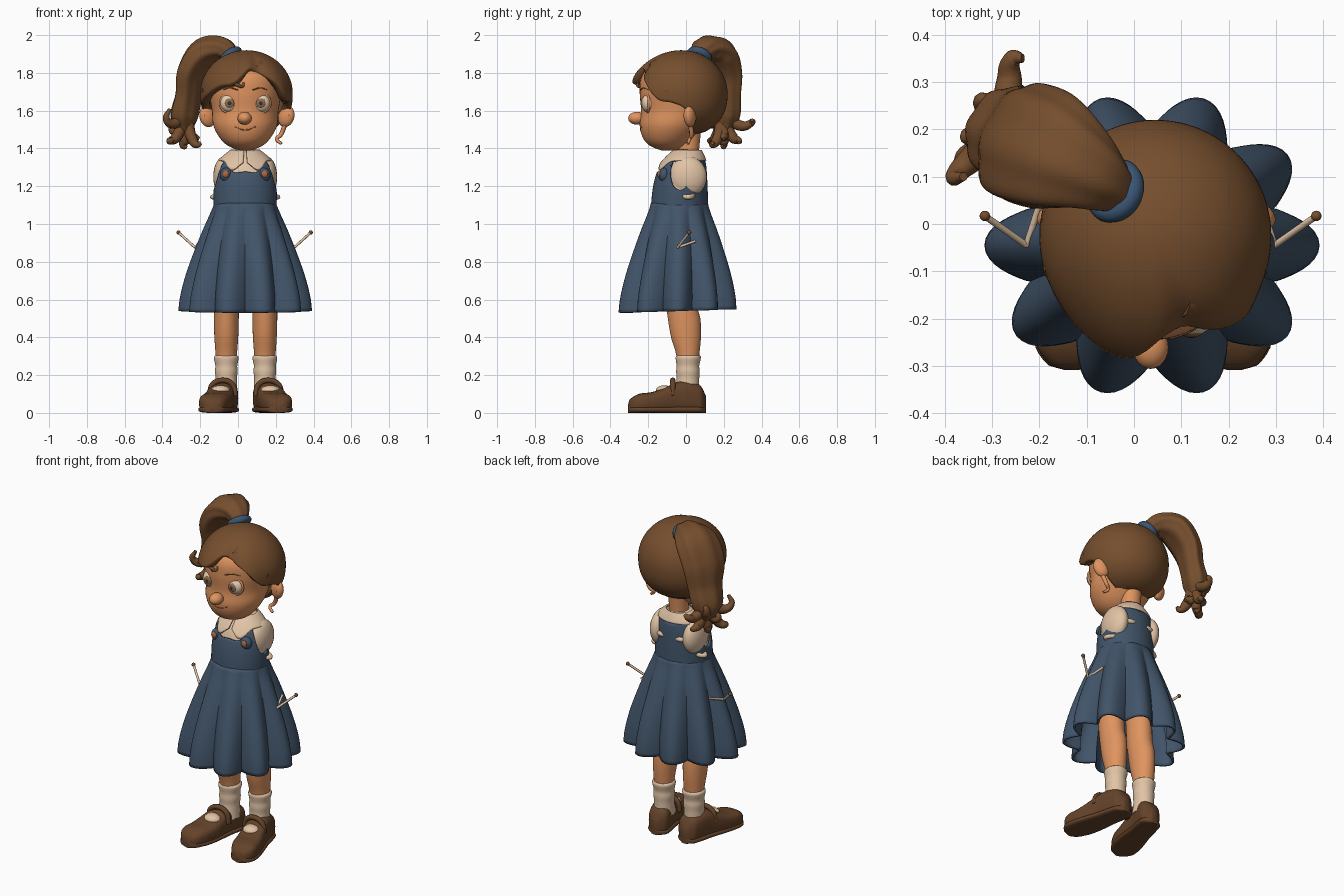
import bpy, bmesh
from math import sin, cos, pi, radians, degrees, exp, copysign
from mathutils import Vector

if "Cube" in bpy.data.objects:
    bpy.data.objects.remove(bpy.data.objects["Cube"])

CX = 0.038          # the body's own centre line
made = []


def material(name, *rgb):
    m = bpy.data.materials.new(name)
    m.use_nodes = True
    m.diffuse_color = (*rgb, 1)
    m.node_tree.nodes["Principled BSDF"].inputs["Base Color"].default_value = (*rgb, 1)
    return m


HAIR = material("hair brown", .18, .077, .027)
SHOE = material("shoe brown", .128, .056, .023)
SKIN = material("skin", .74, .295, .115)
LIP = material("lip", .42, .14, .055)
CREAM = material("cream cotton", .75, .55, .38)
BLUE = material("denim blue", .054, .09, .143)
BAND = material("band blue", .042, .09, .17)
WHITE = material("eye white", .8, .62, .44)
IRIS = material("iris", .25, .15, .085)
DARK = material("pupil", .06, .025, .014)


def at(rows, t):
    """Smooth interpolation of the table columns at key t."""
    t = min(max(t, rows[0][0]), rows[-1][0])
    i = max(k for k in range(len(rows) - 1) if rows[k][0] <= t)
    p, q = rows[i], rows[i + 1]
    o, r = rows[max(i - 1, 0)], rows[min(i + 2, len(rows) - 1)]
    h = q[0] - p[0]
    s = (t - p[0]) / h
    out = []
    for c in range(1, len(p)):
        m = (q[c] - o[c]) / (q[0] - o[0]) * h
        n = (r[c] - p[c]) / (r[0] - p[0]) * h
        d = q[c] - p[c]
        out.append(p[c] + s * (m + s * (3 * d - 2 * m - n + s * (m + n - 2 * d))))
    return out


def finish(ob, name, mat):
    ob.name = name
    ob.data.materials.append(mat)
    made.append(ob)
    return ob


def surface(name, mat, fn, nu, nv, closed=True, cap=False, thick=0, offset=0):
    """Grid over u (around) and v (along); fn gives each point."""
    bm = bmesh.new()
    cols = nu if closed else nu + 1
    g = [[bm.verts.new(fn(u / nu, v / nv)) for u in range(cols)] for v in range(nv + 1)]
    for v in range(nv):
        for u in range(nu):
            w = (u + 1) % cols
            bm.faces.new((g[v][u], g[v][w], g[v + 1][w], g[v + 1][u]))
    if cap:
        bm.faces.new(g[0][::-1])
        bm.faces.new(g[-1])
        bmesh.ops.recalc_face_normals(bm, faces=bm.faces)
    bmesh.ops.remove_doubles(bm, verts=bm.verts, dist=1e-5)
    me = bpy.data.meshes.new(name)
    bm.to_mesh(me)
    bm.free()
    ob = bpy.data.objects.new(name, me)
    bpy.context.collection.objects.link(ob)
    if thick:
        s = ob.modifiers.new("thickness", "SOLIDIFY")
        s.thickness, s.offset = thick, offset
    return finish(ob, name, mat)


def column(name, mat, rows, nu=32, nv=24):
    """Upright solid; rows are z, centre x, centre y, radius x, radius y."""
    def fn(u, v):
        z = rows[0][0] + v * (rows[-1][0] - rows[0][0])
        x, y, rx, ry = at(rows, z)
        return x + rx * sin(2 * pi * u), y - ry * cos(2 * pi * u), z
    return surface(name, mat, fn, nu, nv, cap=True)


def ball(name, mat, loc, size):
    bpy.ops.mesh.primitive_uv_sphere_add(segments=24, ring_count=14, location=loc)
    ob = bpy.context.object
    ob.scale = size
    return finish(ob, name, mat)


def ring(name, mat, loc, axis, major, minor):
    bpy.ops.mesh.primitive_torus_add(location=loc, major_radius=major, minor_radius=minor,
                                     major_segments=32, minor_segments=10)
    ob = bpy.context.object
    ob.rotation_euler = Vector(axis).to_track_quat("Z", "Y").to_euler()
    return finish(ob, name, mat)


def strand(name, mat, pts, radius, tip=1.0):
    """Round strand through the points, narrowing to the tip."""
    cu = bpy.data.curves.new(name, "CURVE")
    cu.dimensions, cu.bevel_depth, cu.bevel_resolution = "3D", radius, 3
    cu.use_fill_caps, cu.resolution_u = True, 8
    sp = cu.splines.new("BEZIER")
    sp.bezier_points.add(len(pts) - 1)
    for i, (b, p) in enumerate(zip(sp.bezier_points, pts)):
        b.co = p
        b.handle_left_type = b.handle_right_type = "AUTO"
        b.radius = 1 + (tip - 1) * i / (len(pts) - 1)
    ob = bpy.data.objects.new(name, cu)
    bpy.context.collection.objects.link(ob)
    bpy.ops.object.select_all(action="DESELECT")
    ob.select_set(True)
    bpy.context.view_layer.objects.active = ob
    bpy.ops.object.convert(target="MESH")
    return finish(bpy.context.object, name, mat)


# Head, neck and nose
FACE = [(1.39, CX, -.09, .03, .04), (1.41, CX, -.1, .085, .085), (1.45, CX, -.095, .13, .13),
        (1.52, CX, -.075, .168, .17), (1.6, CX, -.05, .176, .188), (1.7, CX, -.045, .19, .2),
        (1.78, .04, -.04, .18, .195), (1.83, .04, -.03, .14, .155), (1.86, .04, -.03, .04, .04)]
column("head", SKIN, FACE, 48, 40)
column("neck", SKIN, [(1.34, CX, .01, .06, .055), (1.4, CX, .015, .055, .055), (1.5, CX, .02, .06, .06)])
ball("nose", SKIN, (.035, -.26, 1.56), (.038, .046, .034))


def on_face(dx, z, out=0):
    x, y, rx, ry = at(FACE, z)
    return x + dx, y - ry * (1 - (dx / rx) ** 2) ** .5 - out, z


# Eyes, brows, ears
for side, label in ((-1, "right"), (1, "left")):
    ex = CX + side * .083
    ball(label + "_eye", WHITE, (ex, -.198, 1.64), (.049, .038, .049))
    ring(label + "_eyelid", SKIN, (ex, -.204, 1.64), (side * .15, -1, 0), .05, .007)
    ball(label + "_iris", IRIS, (ex, -.228, 1.64), (.026, .011, .026))
    ball(label + "_pupil", DARK, (ex, -.236, 1.64), (.011, .005, .011))
    strand(label + "_eyebrow", HAIR, [on_face(side * d, z) for d, z in ((.04, 1.71), (.08, 1.72), (.12, 1.71))], .004, .5)
    ear = ball(label + "_ear", SKIN, (.047 + side * .208, .02, 1.57), (.045, .03, .058))
    ear.rotation_euler = (0, side * .3, side * -.4)
    ball(label + "_ear_hollow", LIP, (.047 + side * .222, .0, 1.575), (.016, .013, .026))
strand("ear_drop", SKIN, [(.25, .02, 1.53), (.225, .03, 1.47), (.205, .02, 1.45), (.23, .01, 1.425)], .013, .6)
strand("mouth", LIP, [on_face(d, z, -.002) for d, z in ((-.055, 1.515), (0, 1.498), (.055, 1.515))], .004)

# Hair cap: an egg whose lower edge follows the hairline
HAIRLINE = [(-180, 1.463), (-130, 1.463), (-112, 1.48), (-97, 1.6), (-80, 1.64), (-55, 1.69), (-35, 1.73),
            (-15, 1.75), (4, 1.825), (20, 1.8), (40, 1.75), (60, 1.66), (80, 1.64), (97, 1.6),
            (112, 1.48), (130, 1.463), (180, 1.463)]


def hair(u, v):
    a = 360 * u - 180
    low = (at(HAIRLINE, a)[0] - 1.69) / .23
    t = (1 - v) ** .85
    h = 1 - (1 - low) * t * t
    r = .245 * max(0, 1 - abs(h) ** (2.4 if h < 0 else 2)) ** .5
    r *= 1 + exp(-((a + 12) / 28) ** 2) * .13 * t - .1 * t * exp(-((a - 18) / 9) ** 2) + .05 * t * exp(-((a - 45) / 15) ** 2)
    return .045 + r * sin(radians(a)), -.025 - r * cos(radians(a)), 1.69 + .23 * h


surface("hair_cap", HAIR, hair, 90, 30, thick=.045, offset=-1)
strand("fringe_sweep", HAIR, [(.05, -.17, 1.84), (.01, -.215, 1.8), (-.06, -.21, 1.755), (-.13, -.165, 1.71)], .034, .5)
strand("fringe_curl", HAIR, [(-.05, -.24, 1.77), (0, -.255, 1.735), (.025, -.247, 1.73), (.03, -.24, 1.75)], .012, .4)
strand("side_sweep", HAIR, [(.1, -.16, 1.835), (.175, -.16, 1.79), (.235, -.105, 1.71), (.25, -.05, 1.65)], .037, .5)
for side in (-1, 1):
    strand("temple_lock", HAIR, [(.045 + side * x, y, z) for x, y, z in
                                 ((.21, -.1, 1.71), (.225, -.04, 1.665), (.225, .01, 1.65))], .026, .3)

# Ponytail with a band and curled ends
TAIL = [(0, -.03, .07, 1.89, .045, .045), (1, -.09, .11, 1.93, .085, .062), (2, -.175, .15, 1.905, .125, .078),
        (3, -.242, .175, 1.8, .128, .07), (4, -.262, .19, 1.68, .105, .062), (5, -.285, .2, 1.57, .09, .068),
        (6, -.285, .2, 1.49, .045, .04)]


def tail(u, v):
    x, y, z, w, t = at(TAIL, 6 * v)
    d = Vector(at(TAIL, 6 * v + .05)[:3]) - Vector(at(TAIL, 6 * v - .05)[:3])
    across = Vector((.4, .9, 0)).normalized()
    up = d.cross(across).normalized()
    wave = 1 + .035 * cos(14 * pi * u)
    return Vector((x, y, z)) + across * w * wave * cos(2 * pi * u) + up * t * wave * sin(2 * pi * u)


surface("ponytail", HAIR, tail, 56, 40, cap=True)
ring("hair_band", BAND, (-.04, .07, 1.888), (-.55, .3, .75), .048, .022)
for x, y, z, lift in ((-.38, .1, 1.56, .05), (-.36, .13, 1.44, .01), (-.25, .28, 1.44, -.01),
                      (-.255, .35, 1.54, .01), (-.215, .14, 1.42, .01), (-.29, .2, 1.415, -.01),
                      (-.35, .185, 1.5, .03), (-.32, .26, 1.57, .03), (-.225, .2, 1.46, -.01)):
    mid = Vector((x, y, z)).lerp(Vector((-.28, .2, 1.55)), .35) - Vector((0, 0, .025))
    strand("tail_curl", HAIR, [(-.275, .195, 1.6), mid, (x, y, z), (x + .02, y, z + lift)], .037, .25)

# Torso: blouse, collar, pinafore bodice
TORSO = [(1.05, CX, -.035, .15, .138), (1.2, CX, -.03, .15, .128), (1.3, CX, -.018, .135, .11),
         (1.35, CX, -.005, .108, .088), (1.39, CX, .008, .066, .062)]
column("blouse", CREAM, TORSO, 40)


def on_torso(a, z, out):
    x, y, rx, ry = at(TORSO, z)
    return x + (rx + out) * sin(a), y - (ry + out) * cos(a), z


def collar(u, v):
    a = radians(4 + 352 * u)
    off = min(degrees(a), 360 - degrees(a))
    low = 1.335 - .05 * exp(-((off - 26) / 17) ** 2)
    return on_torso(a, 1.39 + (low - 1.39) * (1 - v), .01 + .008 * (1 - v))


surface("collar", CREAM, collar, 72, 8, closed=False, thick=.008)

NECKLINE = [(0, 1.275), (28, 1.28), (38, 1.35), (52, 1.355), (66, 1.24), (80, 1.19),
            (100, 1.19), (118, 1.3), (130, 1.345), (180, 1.33)]


def bodice(u, v):
    top = at(NECKLINE, abs(360 * u - 180))[0]
    return on_torso(2 * pi * u - pi, 1.06 + v * (top - 1.06), .01)


surface("bodice", BLUE, bodice, 80, 16, thick=.012)
for side, label in ((-1, "right"), (1, "left")):
    bx = CX + side * .098
    ball(label + "_strap_end", BLUE, (bx, -.115, 1.26), (.036, .03, .038))
    ball(label + "_button", LIP, (bx + side * .005, -.142, 1.265), (.017, .01, .019))
    ball(label + "_puff_sleeve", CREAM, (CX + side * .112, .01, 1.25), (.057, .1, .108))
    cuff = ring(label + "_cuff", CREAM, (CX + side * .112, .01, 1.155), (side * .2, 0, 1), .05, .013)
    cuff.scale = (.65, 1.2, 1)
    ball("back_opening", CREAM, (CX + side * .06, .09, 1.245), (.034, .02, .017))

# Skirt with ten rounded folds and narrow creases
SKIRT = [(.53, .306, .042), (.6, .302, .038), (.7, .284, .032), (.8, .259, .024), (.95, .212, .013),
         (1.05, .175, .006), (1.11, .156, 0)]


def skirt(u, v):
    a = 2 * pi * u
    z = .53 + .58 * v
    r, fold = at(SKIRT, z)
    r += fold * (2 * abs(cos(5 * (a - pi / 2))) ** 1.2 - 1)
    z += .018 * (1 - v) * (1 - cos(a)) / 2
    return CX + r * sin(a), -.045 + .01 * v - r * (.92 + .01 * v) * cos(a), z


surface("skirt", BLUE, skirt, 160, 28, thick=.012)

# Legs, socks, shoes, and the two pins at the skirt sides
SOLE = [(-.308, .012, .04), (-.298, .045, .07), (-.25, .076, .1), (-.18, .082, .11), (-.11, .076, .135),
        (-.04, .068, .165), (.03, .066, .165), (.08, .056, .14), (.105, .02, .09)]
for side, label in ((-1, "right"), (1, "left")):
    lx = .04 + side * .102
    column(label + "_leg", SKIN, [(.15, lx, .01, .05, .05), (.3, lx, .01, .056, .06), (.4, lx, 0, .063, .079),
                                  (.5, lx, -.01, .066, .086), (.58, lx, -.025, .066, .08), (.86, lx, -.035, .072, .085)])
    column(label + "_sock", CREAM, [(.1, lx, .005, .06, .066), (.18, lx, .01, .056, .06), (.22, lx, .01, .06, .062),
                                    (.25, lx, .01, .058, .06), (.295, lx, .012, .066, .067), (.305, lx, .012, .058, .06)])

    def shoe(u, v, grow=0, height=None):
        y = -.308 + .413 * (1 - cos(pi * v)) / 2
        w, h = at(SOLE, y)
        h = height or h
        c, s = cos(2 * pi * u), sin(2 * pi * u)
        bend = side * (.07 * min(1, max(0, (.06 - y) / .32)))
        x = copysign(abs(c) ** .7, c) * (w + grow)
        z = copysign(abs(s) ** .65, s)
        return lx + bend + x, y, h / 2 * (1 + z)

    surface(label + "_shoe", SHOE, shoe, 32, 32, cap=True)
    surface(label + "_sole", SHOE, lambda u, v: shoe(u, v, .004, .035), 32, 32, cap=True)
    ball(label + "_instep", CREAM, (lx + side * .03, -.115, .118), (.05, .045, .028))
    strand(label + "_shoe_strap", SHOE, [(lx + side * .02 + d, -.07, z) for d, z in
                                         ((-.068, .09), (-.053, .15), (0, .172), (.053, .15), (.068, .09))], .015)
    tip, bend = (.035 + side * .35, .017, .955), (.035 + side * .262, -.045, .875)
    strand(label + "_pin", CREAM, [tip, bend], .007)
    strand(label + "_pin_hook", CREAM, [bend, (.035 + side * .232, .05, .91)], .007)
    ball(label + "_pin_head", HAIR, tip, (.011, .011, .011))

# Smooth shading with crisp edges
bpy.ops.object.select_all(action="DESELECT")
for ob in made:
    ob.select_set(True)
bpy.context.view_layer.objects.active = made[0]
bpy.ops.object.shade_smooth_by_angle(angle=radians(50))
